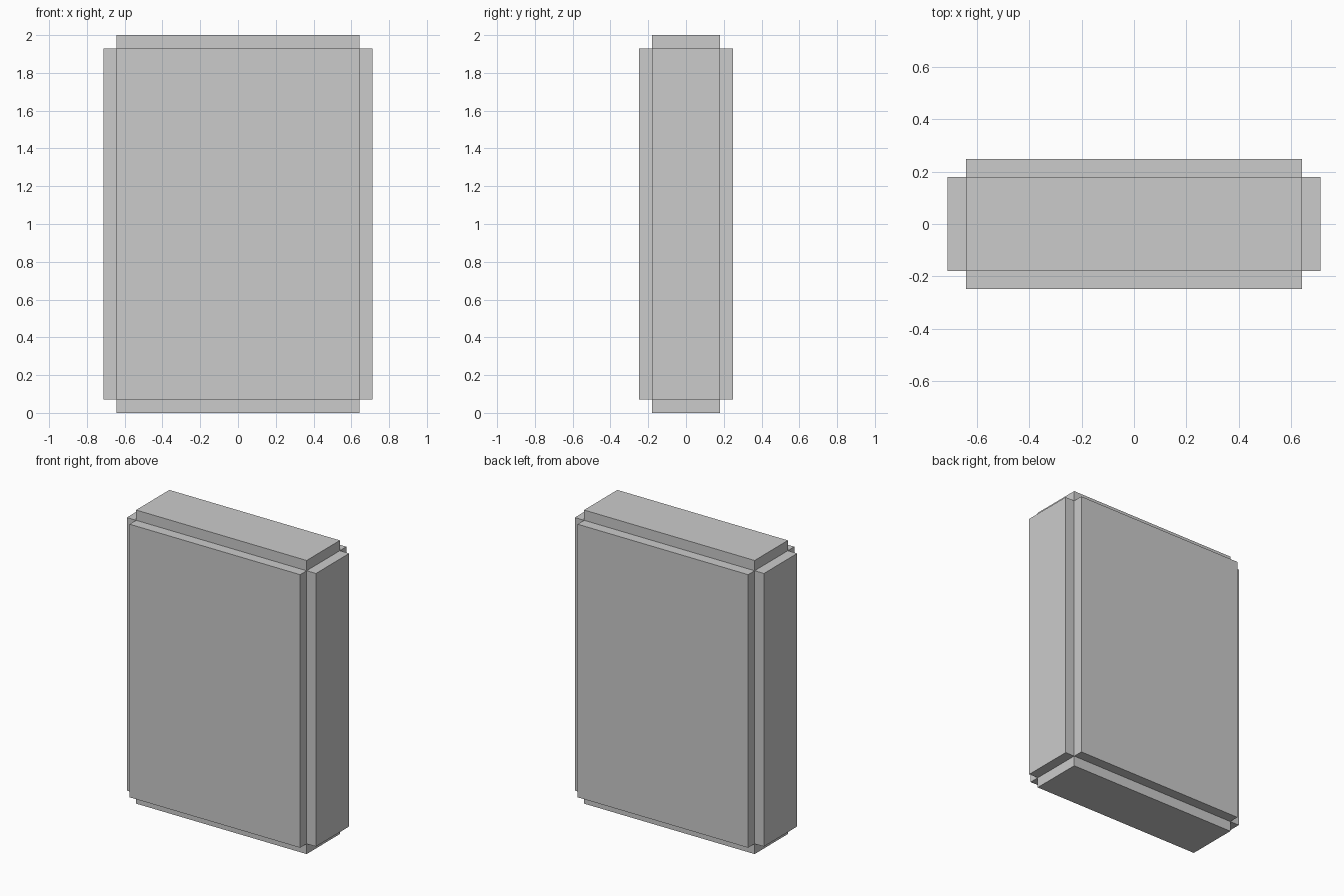
import bpy
import bmesh
from mathutils import Matrix, Vector

if "Cube" in bpy.data.objects:
    bpy.data.objects.remove(bpy.data.objects["Cube"])

INSET = 0.07
HALF = Vector((0.7125, 0.249, 1.0))   # overall half sizes
core = HALF - Vector((INSET, INSET, INSET))

# Core block
bm = bmesh.new()
bmesh.ops.create_cube(bm, size=2, matrix=Matrix.Diagonal((*core, 1)))
bm.normal_update()

# Raised panel on each of the six sides, leaving stepped grooves along all edges
normals = [f.normal.copy() for f in bm.faces]
panels = bmesh.ops.extrude_discrete_faces(bm, faces=bm.faces[:])["faces"]
for face in panels:
    centre = face.calc_center_median()
    normal = max(normals, key=lambda n: n.dot(centre) / core.dot(Vector(map(abs, n))))
    bmesh.ops.translate(bm, verts=face.verts[:], vec=normal * INSET)

# Stand on the ground
bmesh.ops.translate(bm, verts=bm.verts[:], vec=(0, 0, HALF.z))

mesh = bpy.data.meshes.new("panelled_block")
bm.to_mesh(mesh)
bm.free()
block = bpy.data.objects.new("panelled_block", mesh)
bpy.context.collection.objects.link(block)
